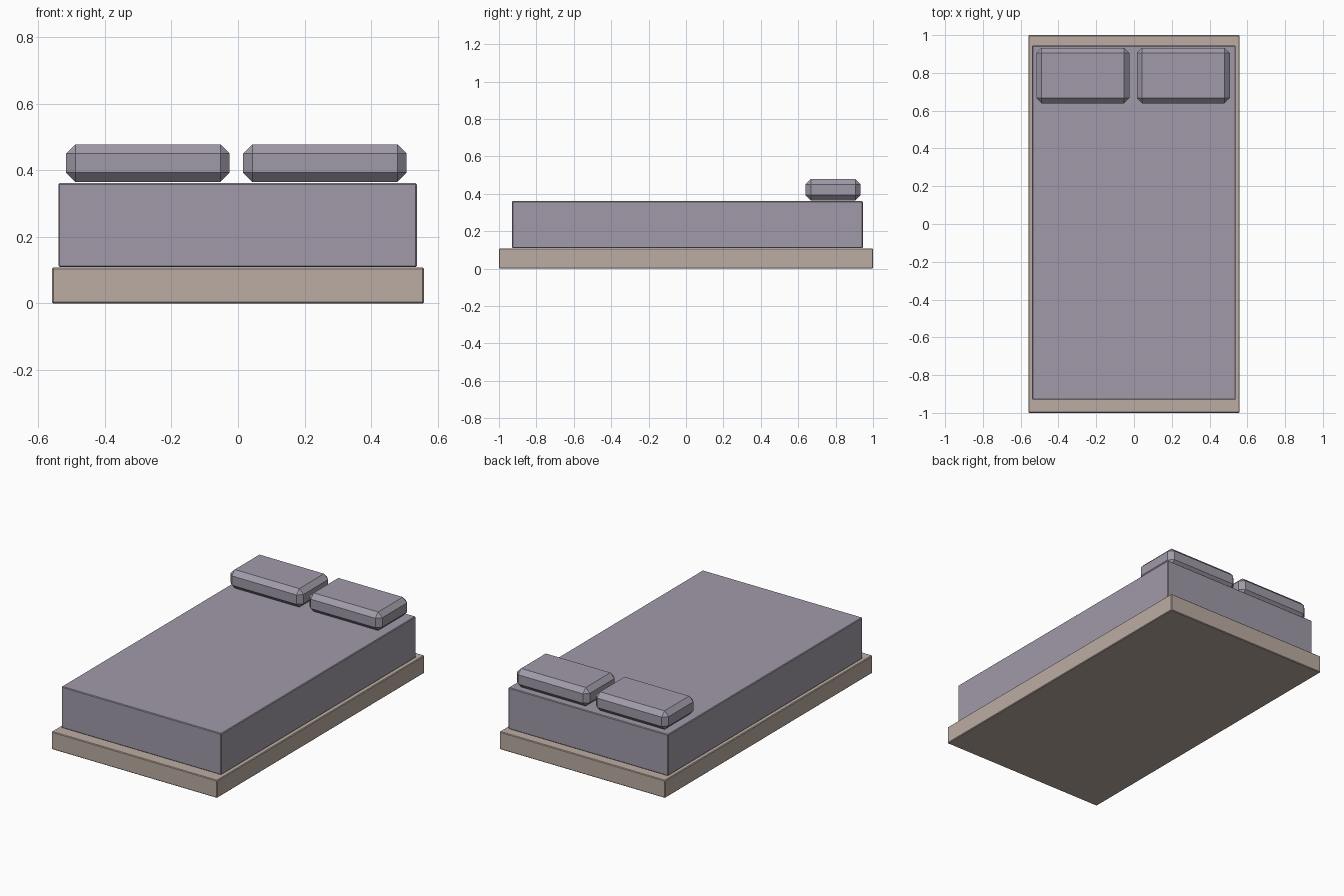
import bpy, bmesh

if "Cube" in bpy.data.objects:
    bpy.data.objects.remove(bpy.data.objects["Cube"])


def material(name, color):
    m = bpy.data.materials.new(name)
    m.diffuse_color = (*color, 1)
    m.use_nodes = True
    m.node_tree.nodes["Principled BSDF"].inputs["Base Color"].default_value = m.diffuse_color
    return m


def bevelled_box(name, lo, hi, bevel, mat):
    """Flat-shaded box between two corners with chamfered edges."""
    bm = bmesh.new()
    bmesh.ops.create_cube(bm, size=1)
    for v in bm.verts:
        v.co = [(a + b) / 2 + c * (b - a) for a, b, c in zip(lo, hi, v.co)]
    bmesh.ops.bevel(bm, geom=bm.edges[:], offset=bevel, segments=1,
                    affect='EDGES', profile=0.5)
    bmesh.ops.recalc_face_normals(bm, faces=bm.faces[:])
    me = bpy.data.meshes.new(name)
    bm.to_mesh(me)
    bm.free()
    me.materials.append(mat)
    ob = bpy.data.objects.new(name, me)
    bpy.context.collection.objects.link(ob)
    return ob


wood = material("pale wood", (0.50, 0.413, 0.361))
fabric = material("grey lilac fabric", (0.355, 0.324, 0.393))

# Low platform
bevelled_box("bed_base", (-0.559, -1, 0), (0.559, 1, 0.108), 0.004, wood)

# Mattress, set slightly towards the head end
bevelled_box("mattress", (-0.54, -0.93, 0.109), (0.538, 0.945, 0.361), 0.004, fabric)

# Pair of chamfered pillows
for name, x in (("left_pillow", -0.517), ("right_pillow", 0.015)):
    bevelled_box(name, (x, 0.639, 0.365), (x + 0.492, 0.933, 0.478), 0.028, fabric)
